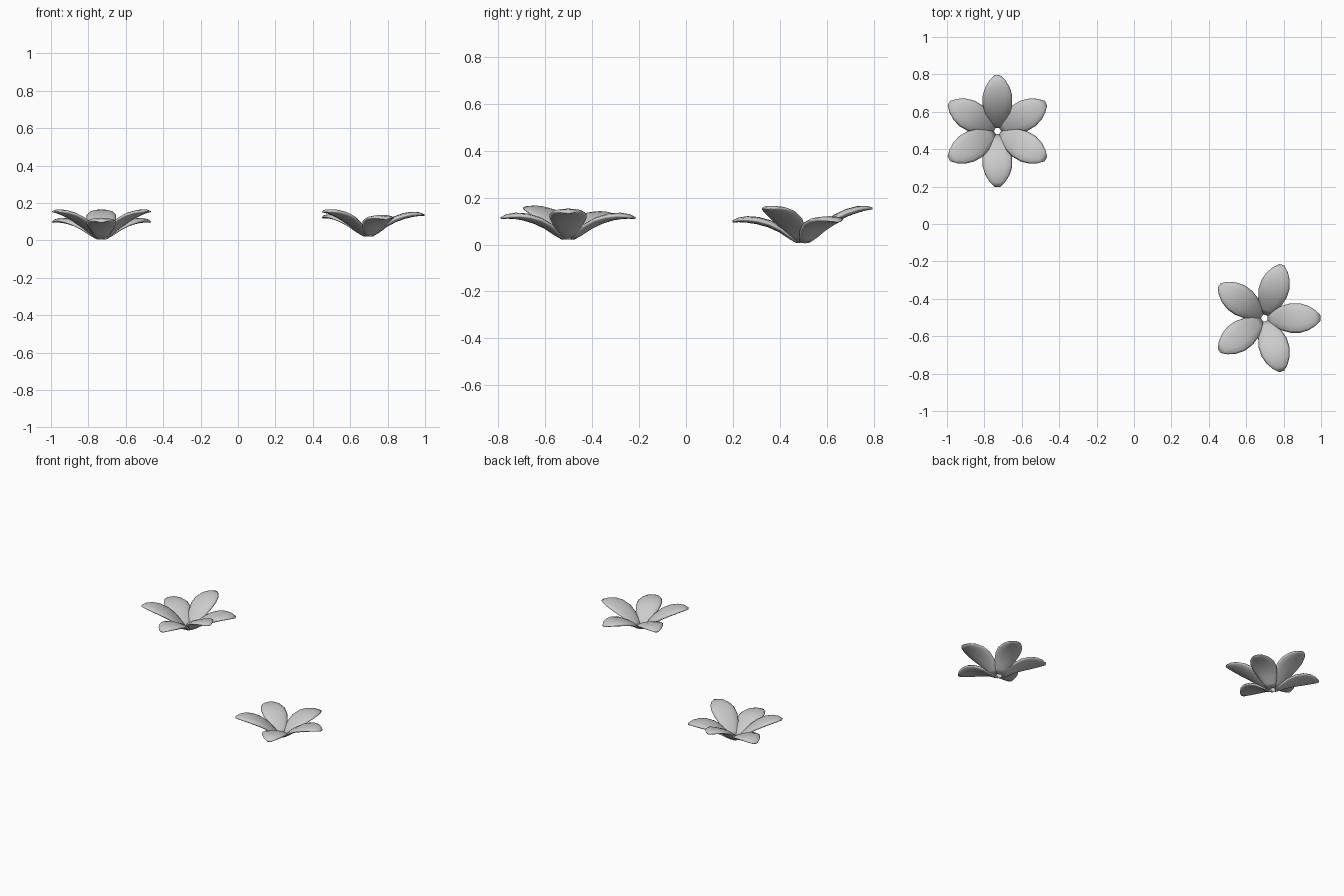
import bpy, math
from mathutils import Vector, Matrix

if "Cube" in bpy.data.objects:
    bpy.data.objects.remove(bpy.data.objects["Cube"])

# petal stations: radius, height, half width, half thickness
STATIONS = [
    (0.020, 0.010, 0.026, 0.006),
    (0.050, 0.032, 0.045, 0.011),
    (0.090, 0.063, 0.065, 0.014),
    (0.140, 0.088, 0.079, 0.016),
    (0.190, 0.102, 0.079, 0.016),
    (0.235, 0.107, 0.065, 0.014),
    (0.272, 0.105, 0.042, 0.010),
    (0.299, 0.098, 0.014, 0.004),
]
SIDES = 12


def petal(name, centre, angle, tilt):
    """Loft lens-shaped sections along an arched path, tilted upwards."""
    path = [Vector((r, 0, z + tilt * (r - 0.02))) for r, z, _, _ in STATIONS]
    turn = Matrix.Translation(centre) @ Matrix.Rotation(math.radians(angle), 4, 'Z')
    verts, faces = [], []
    n = len(path)
    for i, (p, (_, _, w, t)) in enumerate(zip(path, STATIONS)):
        d = (path[min(i + 1, n - 1)] - path[max(i - 1, 0)]).normalized()
        normal = Vector((-d.z, 0, d.x))
        for k in range(SIDES):
            a = 2 * math.pi * k / SIDES
            v = p + normal * (t * math.sin(a)) + Vector((0, w * math.cos(a), 0))
            verts.append(turn @ v)
    for i in range(n - 1):
        for k in range(SIDES):
            a, b = i * SIDES + k, i * SIDES + (k + 1) % SIDES
            faces.append((a, b, b + SIDES, a + SIDES))
    faces.append(tuple(reversed(range(SIDES))))
    faces.append(tuple(range((n - 1) * SIDES, n * SIDES)))
    mesh = bpy.data.meshes.new(name)
    mesh.from_pydata(verts, [], [tuple(reversed(f)) for f in faces])
    mesh.update()
    # make sure normals point outwards
    import bmesh
    bm = bmesh.new()
    bm.from_mesh(mesh)
    bmesh.ops.recalc_face_normals(bm, faces=bm.faces)
    bm.to_mesh(mesh)
    bm.free()
    mesh.shade_smooth()
    obj = bpy.data.objects.new(name, mesh)
    bpy.context.collection.objects.link(obj)


def flower(name, centre, start, tilts):
    for i, tilt in enumerate(tilts):
        petal(f"{name}_petal_{i + 1}", Vector(centre), start + i * 360 / len(tilts), tilt)


# six-petal flower with alternating low and high petals
flower("back_flower", (-0.73, 0.497, 0), 30, [0, 0.2, 0, 0.2, 0, 0.2])
# five-petal flower
flower("front_flower", (0.698, -0.503, 0.015), 0, [0.08, 0.0, 0.03, 0.14, 0.0])
